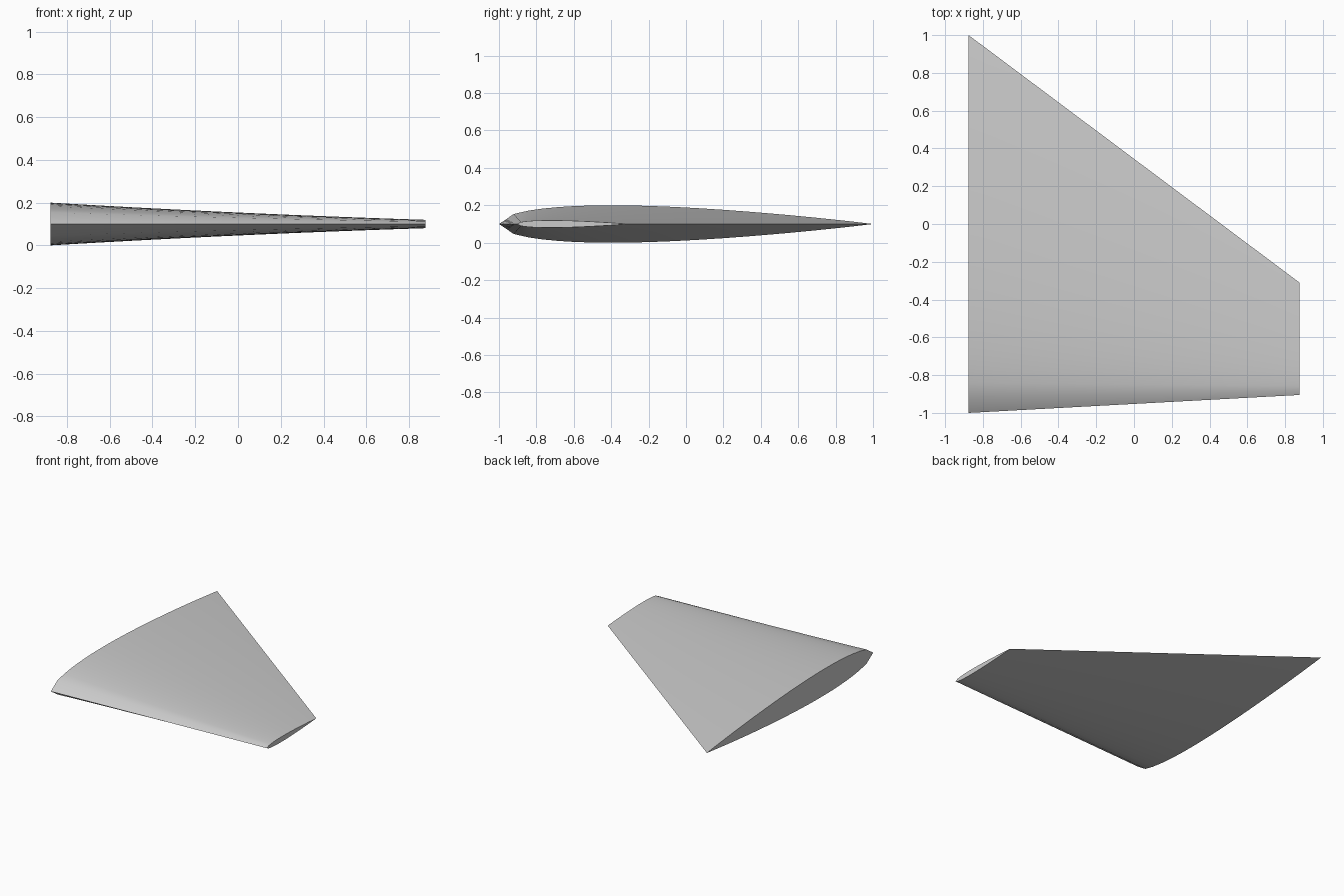
import bpy
import bmesh

cube = bpy.data.objects.get("Cube")
if cube:
    bpy.data.objects.remove(cube, do_unlink=True)

CHORD_STEPS = 25
SPAN_STEPS = 20
MID_Z = 0.1


def lerp(a, b, t):
    return a + (b - a) * t


def half_thickness(s):
    # Symmetric aerofoil, relative to chord and thickness
    return 5 * (0.2969 * s ** 0.5 - 0.126 * s - 0.3516 * s ** 2
                + 0.2843 * s ** 3 - 0.1036 * s ** 4)


def section(t):
    # Closed aerofoil outline: over the top to the tail, back underneath
    x = lerp(-0.876, 0.876, t)
    nose, tail = lerp(-1, -0.905, t), lerp(1, -0.31, t)
    chord = tail - nose
    depth = chord * lerp(0.1, 0.066, t)
    steps = [i / CHORD_STEPS for i in range(CHORD_STEPS + 1)]
    upper = [(x, nose + s * chord, MID_Z + depth * half_thickness(s)) for s in steps]
    lower = [(px, py, 2 * MID_Z - pz) for px, py, pz in upper[-2:0:-1]]
    return upper + lower


grey = bpy.data.materials.new("light grey")
grey.use_nodes = True
colour = (0.6, 0.6, 0.6, 1)
grey.diffuse_color = colour
grey.node_tree.nodes["Principled BSDF"].inputs["Base Color"].default_value = colour

# Tapered wing skin lofted through the sections, with flat end caps
bm = bmesh.new()
rings = [[bm.verts.new(p) for p in section(i / SPAN_STEPS)]
         for i in range(SPAN_STEPS + 1)]
for a, b in zip(rings, rings[1:]):
    for i in range(len(a)):
        j = (i + 1) % len(a)
        bm.faces.new((a[i], b[i], b[j], a[j]))
bm.faces.new(rings[0])
bm.faces.new(rings[-1][::-1])
bmesh.ops.recalc_face_normals(bm, faces=bm.faces)

mesh = bpy.data.meshes.new("wing")
bm.to_mesh(mesh)
bm.free()
mesh.materials.append(grey)
wing = bpy.data.objects.new("wing", mesh)
bpy.context.collection.objects.link(wing)

# Smooth skin, sharp nose, tail and end edges
bpy.context.view_layer.objects.active = wing
wing.select_set(True)
bpy.ops.object.shade_smooth_by_angle(angle=0.52)
